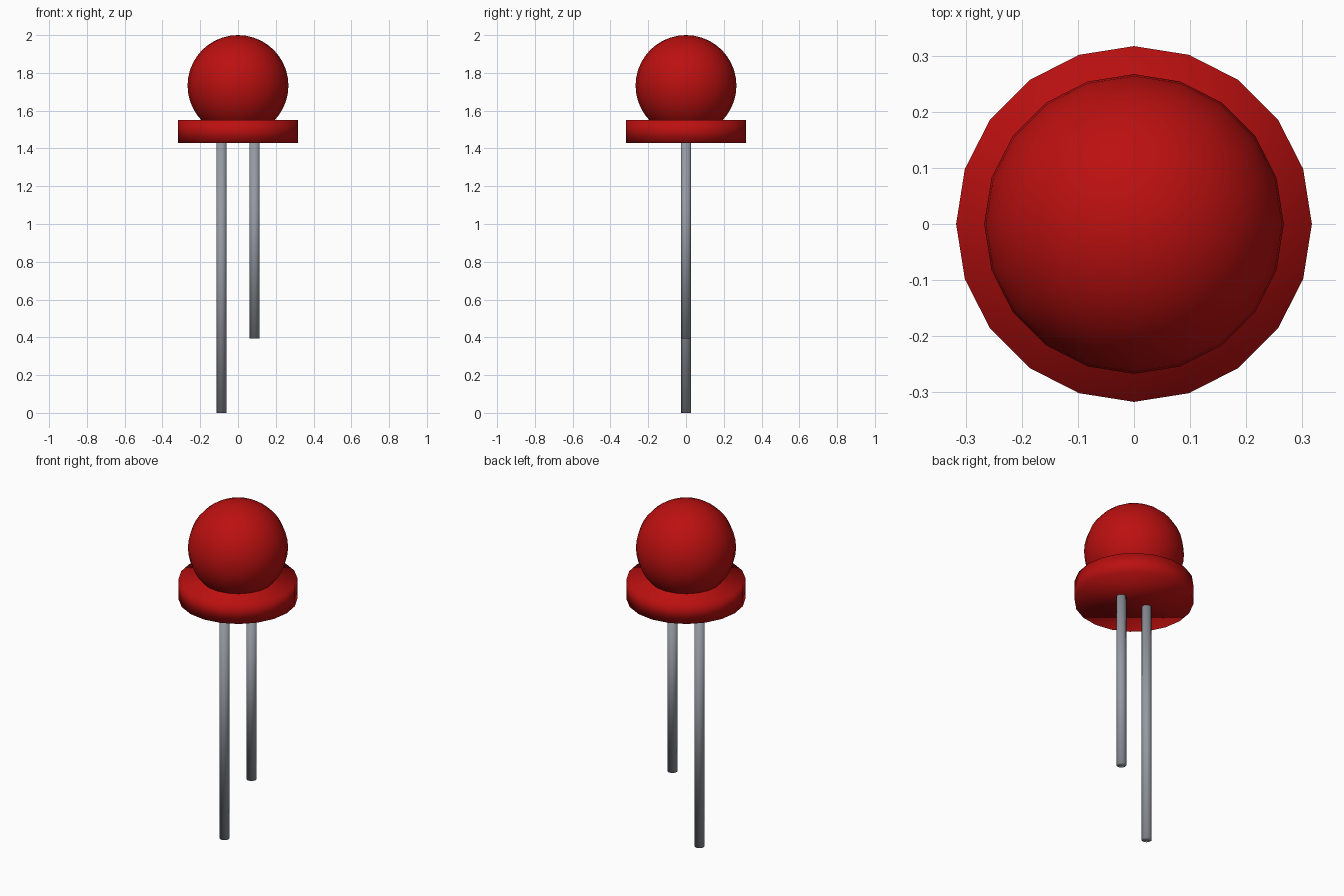
import bpy

if "Cube" in bpy.data.objects:
    bpy.data.objects.remove(bpy.data.objects["Cube"])


def material(name, colour):
    mat = bpy.data.materials.new(name)
    mat.diffuse_color = (*colour, 1.0)
    mat.use_nodes = True
    mat.node_tree.nodes["Principled BSDF"].inputs["Base Color"].default_value = mat.diffuse_color
    return mat


RED = material("red plastic", (0.50, 0.005, 0.005))
GREY = material("grey metal", (0.30, 0.32, 0.36))


def finish(name, mat):
    obj = bpy.context.object
    obj.name = name
    obj.data.materials.append(mat)
    bpy.ops.object.shade_smooth()
    return obj


def rod(name, radius, bottom, top, x, sides, mat):
    bpy.ops.mesh.primitive_cylinder_add(
        vertices=sides, radius=radius, depth=top - bottom,
        location=(x, 0, (bottom + top) / 2))
    return finish(name, mat)


# Round bulb, sunk into the flange
bpy.ops.mesh.primitive_uv_sphere_add(
    segments=20, ring_count=20, radius=0.267, location=(0, 0, 1.733))
finish("bulb", RED)

# Flange, softly shaded across its edges
rod("flange", 0.317, 1.43, 1.55, 0, 20, RED)

# Long and short wire legs
for name, x, bottom in (("long_leg", -0.088, 0.0), ("short_leg", 0.088, 0.395)):
    rod(name, 0.027, bottom, 1.45, x, 20, GREY)
